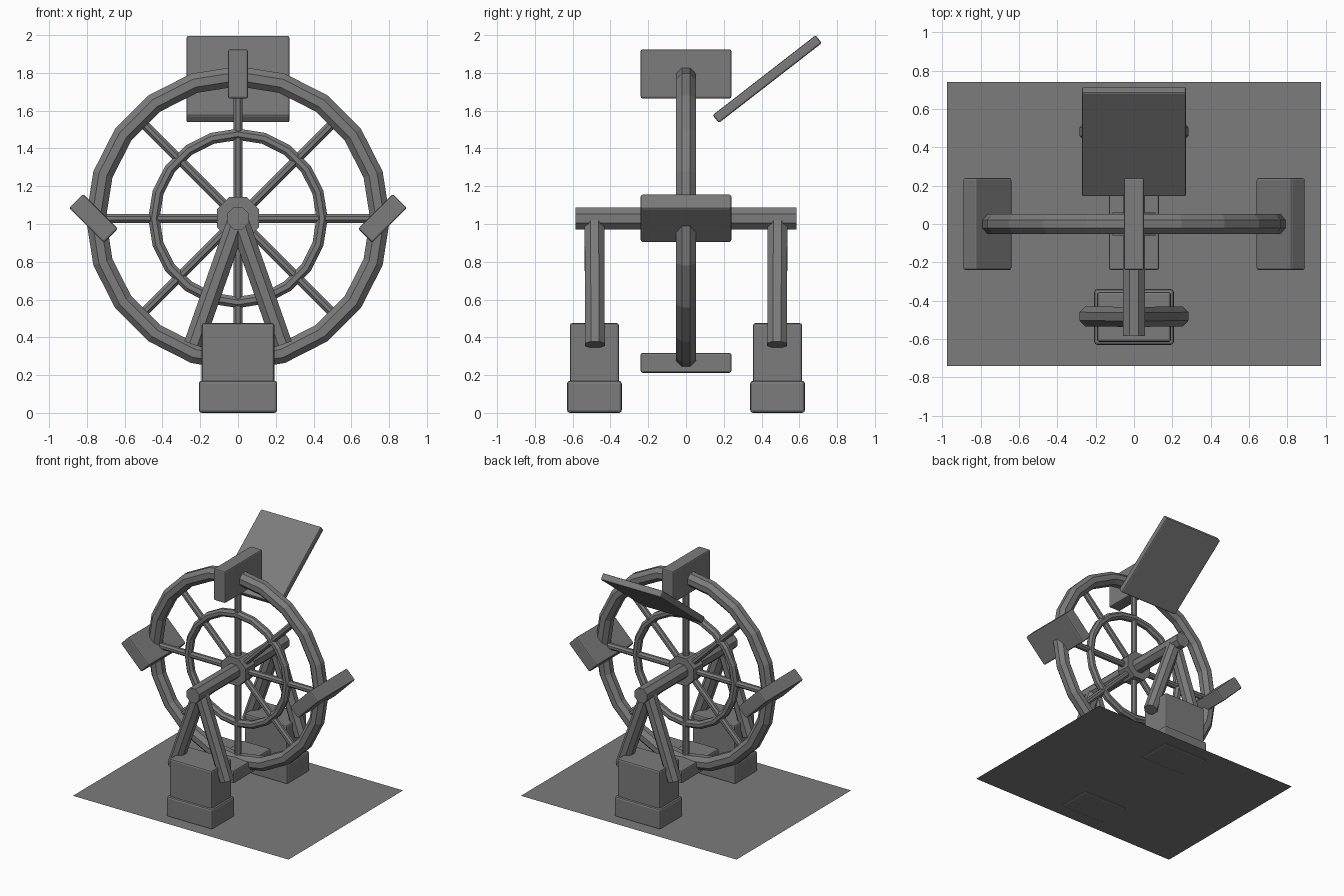
import bpy, bmesh
from math import pi, sin, cos, radians
from mathutils import Vector, Matrix

default = bpy.data.objects.get("Cube")
if default:
    bpy.data.objects.remove(default)

GREY = (0.2, 0.2, 0.2, 1)
grey = bpy.data.materials.new("grey")
grey.use_nodes = True
grey.diffuse_color = GREY
grey.node_tree.nodes["Principled BSDF"].inputs["Base Color"].default_value = GREY

HUB = Vector((0, 0, 1.03))
SIDES = 8


def finish(name, bm):
    bmesh.ops.recalc_face_normals(bm, faces=bm.faces)
    mesh = bpy.data.meshes.new(name)
    bm.to_mesh(mesh)
    bm.free()
    mesh.materials.append(grey)
    obj = bpy.data.objects.new(name, mesh)
    bpy.context.collection.objects.link(obj)
    return obj


def box(name, size, loc, rot=(0, 0, 0), bevel=0.01):
    bm = bmesh.new()
    bmesh.ops.create_cube(bm, size=1, matrix=Matrix.Diagonal((*size, 1)))
    obj = finish(name, bm)
    obj.location, obj.rotation_euler = loc, rot
    mod = obj.modifiers.new("rounded_edges", 'BEVEL')
    mod.width, mod.segments = bevel, 2
    return obj


def rod(name, start, end, apothem):
    """Eight-sided rod with flats facing its local axes."""
    start, end = Vector(start), Vector(end)
    axis = end - start
    radius = apothem / cos(pi / SIDES)
    bm = bmesh.new()
    bmesh.ops.create_cone(bm, cap_ends=True, segments=SIDES, radius1=radius,
                          radius2=radius, depth=axis.length,
                          matrix=Matrix.Rotation(pi / SIDES, 4, 'Z'))
    obj = finish(name, bm)
    obj.location = (start + end) / 2
    obj.rotation_euler = axis.to_track_quat('Z', 'Y').to_euler()
    return obj


def ring(name, major, apothem, steps=20):
    """Octagonal tube spun around the axle."""
    radius = apothem / cos(pi / SIDES)
    bm = bmesh.new()
    verts = []
    for i in range(SIDES):
        a = (i + 0.5) * 2 * pi / SIDES
        verts.append(bm.verts.new((major + radius * cos(a), radius * sin(a), 0)))
    edges = [bm.edges.new((verts[i], verts[(i + 1) % SIDES])) for i in range(SIDES)]
    bmesh.ops.spin(bm, geom=verts + edges, cent=(0, 0, 0), axis=(0, 1, 0),
                   angle=2 * pi, steps=steps, use_merge=True)
    bmesh.ops.remove_doubles(bm, verts=bm.verts, dist=0.0005)
    obj = finish(name, bm)
    obj.location = HUB
    return obj


# Ground sheet
bm = bmesh.new()
bmesh.ops.create_grid(bm, x_segments=1, y_segments=1, size=1,
                      matrix=Matrix.Diagonal((0.975, 0.74, 1, 1)))
finish("ground_sheet", bm).location.z = 0.01

# Wheel: rims, hub, axle and spokes
ring("outer_rim", 0.752, 0.053)
ring("inner_rim", 0.445, 0.03)
rod("hub", HUB - Vector((0, 0.06, 0)), HUB + Vector((0, 0.06, 0)), 0.112)
rod("axle", HUB - Vector((0, 0.585, 0)), HUB + Vector((0, 0.585, 0)), 0.058)
for i in range(8):
    a = i * pi / 4
    rod(f"spoke_{i + 1}", HUB, HUB + 0.73 * Vector((cos(a), 0, sin(a))), 0.024)

# Paddles on the rim, each turned half as far as its place on the wheel
for name, place in (("top", 0), ("left", 90), ("bottom", 180), ("right", 270)):
    a = radians(place)
    loc = HUB + 0.765 * Vector((sin(a), 0, cos(a)))
    box(f"{name}_paddle", (0.105, 0.48, 0.26), loc, (0, a / 2, 0))

# Front and back supports
for name, side in (("front", -1), ("back", 1)):
    y = side * 0.485
    box(f"{name}_plinth", (0.415, 0.29, 0.17), (0, y, 0.085), bevel=0.015)
    box(f"{name}_pedestal", (0.385, 0.26, 0.36), (0, y, 0.295), bevel=0.012)
    for label, x in (("left", 1), ("right", -1)):
        rod(f"{name}_{label}_leg", (0, y, HUB.z),
            (x * 0.235, side * 0.482, 0.362), 0.052)

# Tilted panel behind the wheel
box("tilted_panel", (0.545, 0.69, 0.053), (0, 0.43, 1.767), (radians(37.8), 0, 0))
